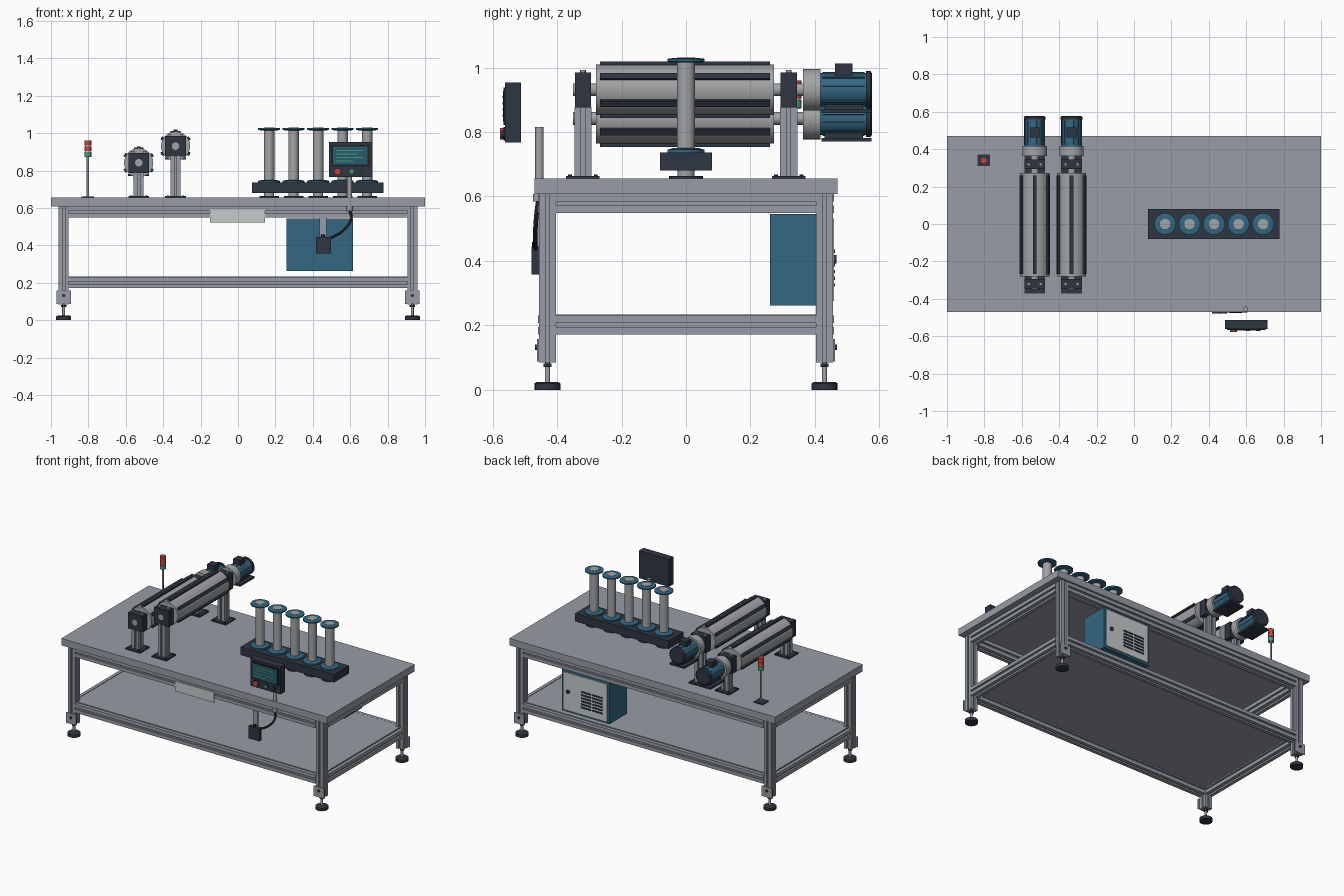
import bpy, bmesh, math
from mathutils import Vector, Matrix

if "Cube" in bpy.data.objects:
    bpy.data.objects.remove(bpy.data.objects["Cube"])


def material(name, rgb):
    m = bpy.data.materials.new(name)
    m.diffuse_color = (*rgb, 1)
    m.use_nodes = True
    m.node_tree.nodes["Principled BSDF"].inputs["Base Color"].default_value = m.diffuse_color
    return m


GREY = material("aluminium grey", (0.31, 0.34, 0.385))
STEEL = material("roller steel", (0.36, 0.37, 0.38))
DARK = material("dark slate", (0.028, 0.037, 0.055))
BLUE = material("machine blue", (0.034, 0.135, 0.22))
PALE = material("pale grey", (0.56, 0.60, 0.60))
RED = material("signal red", (0.55, 0.06, 0.05))
GREEN = material("signal green", (0.06, 0.33, 0.20))
BLACK = material("rubber black", (0.013, 0.015, 0.02))
SCREEN = material("screen teal", (0.02, 0.11, 0.15))

AXES = {"x": Matrix.Rotation(math.pi / 2, 4, "Y"),
        "y": Matrix.Rotation(-math.pi / 2, 4, "X"), "z": Matrix.Identity(4)}


def finish(name, bm, mat, smooth=False):
    me = bpy.data.meshes.new(name)
    bmesh.ops.recalc_face_normals(bm, faces=bm.faces)
    bm.to_mesh(me)
    bm.free()
    me.materials.append(mat)
    ob = bpy.data.objects.new(name, me)
    bpy.context.collection.objects.link(ob)
    if smooth:
        bpy.ops.object.select_all(action="DESELECT")
        ob.select_set(True)
        bpy.context.view_layer.objects.active = ob
        bpy.ops.object.shade_smooth_by_angle(angle=math.radians(35))
    return ob


def box(name, x, y, z, mat):
    """Box from (min, max) pairs."""
    bm = bmesh.new()
    mid = Vector([sum(p) / 2 for p in (x, y, z)])
    size = [p[1] - p[0] for p in (x, y, z)]
    bmesh.ops.create_cube(bm, size=1, matrix=Matrix.Translation(mid) @ Matrix.Diagonal((*size, 1)))
    return finish(name, bm, mat)


def lathe(name, origin, axis, profile, mat, seg=28):
    """Solid of revolution from (radius, height) steps along an axis."""
    bm = bmesh.new()
    rings = [[bm.verts.new((r * math.cos(2 * math.pi * i / seg), r * math.sin(2 * math.pi * i / seg), h))
              for i in range(seg)] for r, h in profile]
    for a, b in zip(rings, rings[1:]):
        for i in range(seg):
            j = (i + 1) % seg
            bm.faces.new((a[i], a[j], b[j], b[i]))
    bm.faces.new(rings[0])
    bm.faces.new(rings[-1])
    bm.transform(Matrix.Translation(origin) @ AXES[axis])
    return finish(name, bm, mat, True)


def cyl(name, origin, axis, r, length, mat, seg=28):
    return lathe(name, origin, axis, [(r, 0), (r, length)], mat, seg)


def extrusion(name, start, axis, length, size, mat=GREY):
    """Slotted aluminium section: a square with a groove on each side."""
    h, s, d = size / 2, size * 0.11, size * 0.2
    side = [(-h, -h), (-s, -h), (-s, -h + d), (s, -h + d), (s, -h)]
    bm = bmesh.new()
    pts = []
    for k in range(4):
        rot = Matrix.Rotation(k * math.pi / 2, 3, "Z")
        pts += [bm.verts.new(rot @ Vector((px, py, 0))) for px, py in side]
    face = bm.faces.new(pts)
    ext = bmesh.ops.extrude_face_region(bm, geom=[face])
    bmesh.ops.translate(bm, vec=(0, 0, length),
                        verts=[v for v in ext["geom"] if isinstance(v, bmesh.types.BMVert)])
    bm.transform(Matrix.Translation(start) @ AXES[axis])
    return finish(name, bm, mat)


# Table top, shelf and frame
LX, LY, W = 0.932, 0.43, 0.054
box("table_top", (-1, 1), (-0.47, 0.47), (0.608, 0.655), GREY)
box("lower_shelf", (-LX, LX), (-LY, LY), (0.216, 0.233), GREY)
for label, z in (("upper", 0.578), ("lower", 0.201)):
    for s in (-1, 1):
        extrusion(label + "_long_rail", (-LX + W / 2, s * LY, z), "x", 2 * LX - W, 0.058)
        extrusion(label + "_end_rail", (s * LX, -LY + W / 2, z), "y", 2 * LY - W, 0.058)

# Legs with levelling feet and bracket plates
for sx in (-1, 1):
    for sy in (-1, 1):
        x, y = sx * LX, sy * LY
        extrusion("leg", (x, y, 0.085), "z", 0.523, W)
        lathe("foot_pad", (x, y, 0), "z", [(0.04, 0), (0.04, 0.02), (0.034, 0.024)], DARK, 20)
        cyl("foot_stem", (x, y, 0.022), "z", 0.008, 0.065, STEEL, 14)
        cyl("foot_nut", (x, y, 0.07), "z", 0.015, 0.012, DARK, 6)
        yf = y + sy * W / 2
        box("foot_bracket", (x - 0.039, x + 0.039), sorted((yf, yf + sy * 0.005)), (0.088, 0.158), GREY)
        cyl("bracket_bolt", (x, min(yf, yf + sy * 0.012), 0.132), "y", 0.009, 0.012, DARK, 12)


# Driven rollers on posts, each with gearbox and motor
def roller(x, z):
    cyl("roller_body", (x, -0.28, z), "y", 0.078, 0.553, STEEL, 48)
    for k in range(6):
        bm = bmesh.new()
        m = (Matrix.Translation((x, -0.003, z)) @ Matrix.Rotation(k * math.pi / 3, 4, "Y")
             @ Matrix.Translation((0, 0, 0.08)) @ Matrix.Diagonal((0.02, 0.527, 0.016, 1)))
        bmesh.ops.create_cube(bm, size=1, matrix=m)
        finish("roller_bar", bm, DARK)
    cyl("roller_shaft", (x, -0.35, z), "y", 0.02, 0.73, STEEL)
    for y in (-0.32, 0.319):
        box("post_base", (x - 0.055, x + 0.055), (y - 0.052, y + 0.052), (0.655, 0.663), DARK)
        extrusion("roller_post", (x, y, 0.663), "z", z - 0.054 - 0.663, 0.053)
        box("bearing_block", (x - 0.055, x + 0.055), (y - 0.025, y + 0.025), (z - 0.055, z + 0.053), DARK)
        for s in (-1, 1):
            cyl("block_bolt", (x + s * 0.032, y, z + 0.053), "z", 0.009, 0.009, STEEL, 12)
            for e in (-1, 1):
                cyl("base_bolt", (x + s * 0.04, y + e * 0.04, 0.663), "z", 0.006, 0.005, DARK, 8)
    cyl("gearbox", (x, 0.363, z), "y", 0.065, 0.054, STEEL, 32)
    cyl("motor_body", (x, 0.417, z), "y", 0.052, 0.143, BLUE, 32)
    for k in range(12):
        bm = bmesh.new()
        m = (Matrix.Translation((x, 0.489, z)) @ Matrix.Rotation((k + 0.5) * math.pi / 6, 4, "Y")
             @ Matrix.Translation((0, 0, 0.052)) @ Matrix.Diagonal((0.005, 0.13, 0.008, 1)))
        bmesh.ops.create_cube(bm, size=1, matrix=m)
        finish("motor_fin", bm, BLUE)
    lathe("motor_fan_cover", (x, 0.558, z), "y", [(0.058, 0), (0.058, 0.014), (0.05, 0.02)], DARK, 32)
    box("motor_foot", (x - 0.056, x + 0.056), (0.42, 0.575), (z - 0.072, z - 0.06), DARK)
    box("motor_foot_web", (x - 0.03, x + 0.03), (0.43, 0.55), (z - 0.062, z - 0.045), DARK)
    box("terminal_box", (x - 0.026, x + 0.026), (0.463, 0.516), (z + 0.045, z + 0.081), DARK)


roller(-0.531, 0.842)
roller(-0.334, 0.931)

# Spindle rack
box("rack_beam", (0.075, 0.778), (-0.08, 0.08), (0.681, 0.736), DARK)
for i in range(5):
    x = 0.166 + 0.131 * i
    cyl("rack_foot", (x, 0, 0.655), "z", 0.052, 0.009, DARK)
    cyl("rack_stem", (x, 0, 0.663), "z", 0.027, 0.019, STEEL)
    lathe("lower_flange", (x, 0, 0.736), "z", [(0.058, 0), (0.058, 0.009), (0.04, 0.014)], BLUE, 36)
    cyl("spindle_tube", (x, 0, 0.74), "z", 0.028, 0.291, STEEL, 32)
    lathe("upper_flange", (x, 0, 1.015), "z", [(0.045, 0), (0.058, 0.004), (0.058, 0.012), (0.045, 0.014)], BLUE, 36)

# Signal light
SX, SY = -0.803, 0.34
box("signal_base", (SX - 0.034, SX + 0.034), (SY - 0.031, SY + 0.031), (0.655, 0.662), DARK)
cyl("signal_pole", (SX, SY, 0.66), "z", 0.006, 0.215, STEEL, 14)
cyl("signal_core", (SX, SY, 0.872), "z", 0.015, 0.085, PALE, 20)
for z, h, mat in ((0.874, 0.025, GREEN), (0.904, 0.025, RED), (0.934, 0.026, RED)):
    cyl("signal_lamp", (SX, SY, z), "z", 0.019, h, mat, 20)

# Operator panel with screen and buttons
box("panel_case", (0.487, 0.713), (-0.562, -0.512), (0.767, 0.953), DARK)
box("panel_bezel", (0.498, 0.702), (-0.566, -0.562), (0.822, 0.938), BLACK)
box("panel_screen", (0.508, 0.692), (-0.568, -0.566), (0.832, 0.928), SCREEN)
for i, w in enumerate((0.14, 0.11, 0.14, 0.09)):
    z = 0.908 - i * 0.019
    box("screen_line", (0.525, 0.525 + w), (-0.57, -0.568), (z - 0.003, z + 0.003), GREEN)
for x, r, d, mat in ((0.532, 0.018, 0.016, RED), (0.607, 0.012, 0.01, GREEN), (0.665, 0.012, 0.01, DARK)):
    cyl("button_collar", (x, -0.566, 0.795), "y", r + 0.003, 0.004, BLACK)
    cyl("panel_button", (x, -0.562 - d, 0.795), "y", r, d, mat)
cyl("panel_pole", (0.597, -0.455, 0.6), "z", 0.013, 0.216, STEEL, 20)
cyl("cable_gland", (0.597, -0.458, 0.585), "z", 0.017, 0.023, STEEL, 16)

# Junction box, its bracket and the cable
box("junction_box", (0.416, 0.496), (-0.479, -0.456), (0.358, 0.444), DARK)
box("junction_bracket", (0.437, 0.472), (-0.463, -0.456), (0.444, 0.549), GREY)
cyl("junction_inlet", (0.455, -0.467, 0.444), "z", 0.011, 0.015, BLACK, 14)
cu = bpy.data.curves.new("cable", "CURVE")
cu.dimensions = "3D"
cu.bevel_depth = 0.007
cu.bevel_resolution = 2
sp = cu.splines.new("BEZIER")
path = [(0.488, -0.467, 0.436), (0.56, -0.468, 0.478), (0.605, -0.464, 0.545), (0.597, -0.458, 0.59)]
sp.bezier_points.add(len(path) - 1)
for p, co in zip(sp.bezier_points, path):
    p.co = co
    p.handle_left_type = p.handle_right_type = "AUTO"
cu.materials.append(BLACK)
bpy.context.collection.objects.link(bpy.data.objects.new("cable", cu))

# Blank plate on the front rail
box("front_plate", (-0.15, 0.145), (-0.464, -0.457), (0.522, 0.592), PALE)

# Control cabinet with door, latch and vents
box("cabinet_body", (0.26, 0.616), (0.26, 0.451), (0.262, 0.545), BLUE)
box("cabinet_door", (0.273, 0.603), (0.451, 0.459), (0.275, 0.532), PALE)
cyl("door_latch", (0.565, 0.459, 0.405), "y", 0.013, 0.008, DARK, 16)
for i in range(6):
    z = 0.325 + i * 0.021
    for x in (0.345, 0.43):
        box("door_vent", (x - 0.037, x + 0.037), (0.459, 0.463), (z - 0.005, z + 0.005), DARK)
